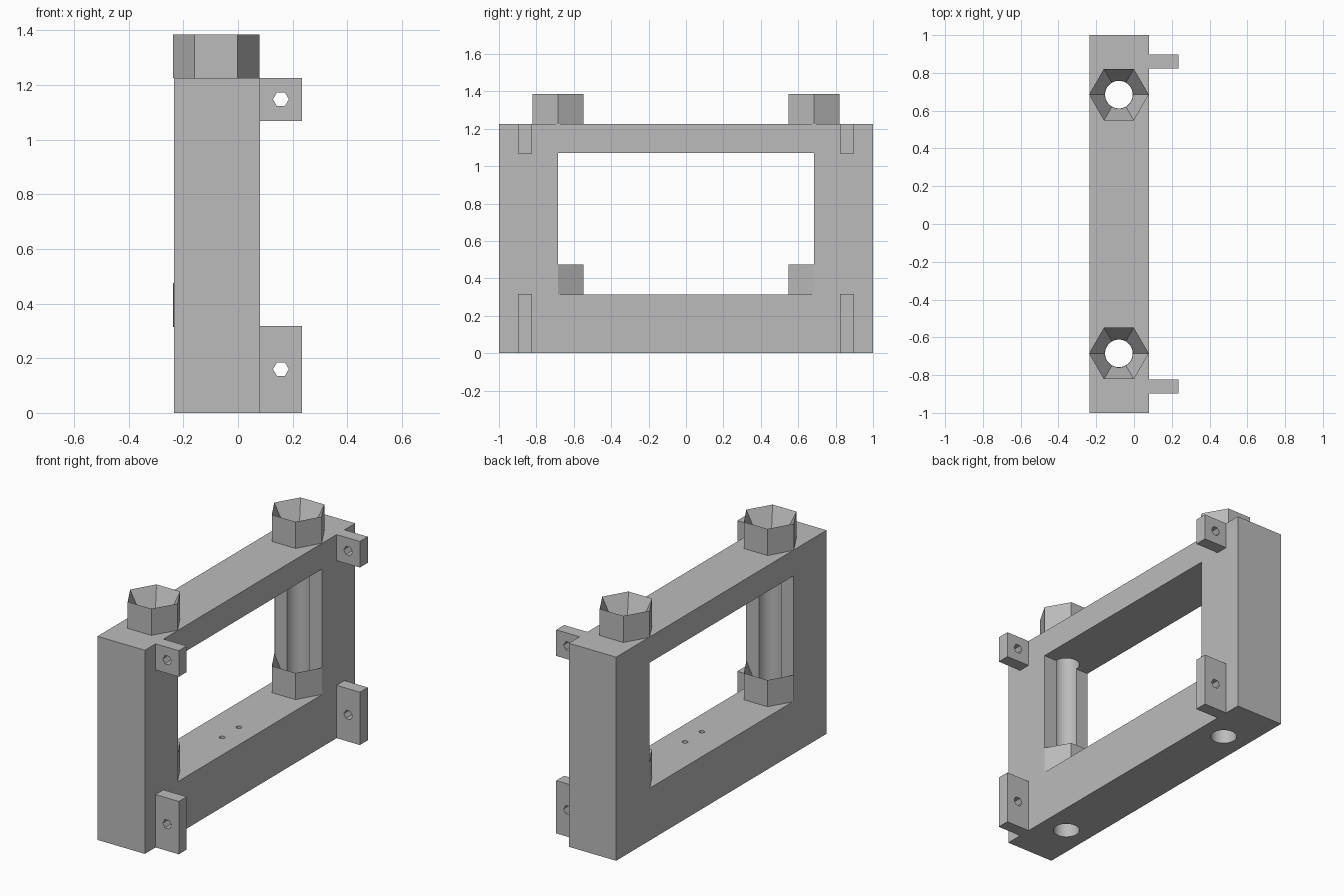
import bpy, bmesh
from math import pi
from mathutils import Matrix, Vector

if "Cube" in bpy.data.objects:
    bpy.data.objects.remove(bpy.data.objects["Cube"], do_unlink=True)

GREY = (0.5, 0.5, 0.5, 1)
grey = bpy.data.materials.new("plain grey")
grey.use_nodes = True
grey.diffuse_color = GREY
grey.node_tree.nodes["Principled BSDF"].inputs["Base Color"].default_value = GREY

BACK, FACE, TOP = -0.235, 0.08, 1.225     # frame depth limits and height
ROD_X, ROD_Y, ROD_R = -0.08, 0.685, 0.073  # vertical rod holes
SILL, LINTEL = 0.315, 1.07                # opening limits
NUT_R, NUT_H = 0.158, 0.16


def add_object(name, bm):
    bmesh.ops.recalc_face_normals(bm, faces=bm.faces)
    mesh = bpy.data.meshes.new(name)
    bm.to_mesh(mesh)
    bm.free()
    mesh.materials.append(grey)
    ob = bpy.data.objects.new(name, mesh)
    bpy.context.collection.objects.link(ob)
    return ob


def box(name, low, high):
    low, high = Vector(low), Vector(high)
    bm = bmesh.new()
    place = Matrix.Translation((low + high) / 2) @ Matrix.Diagonal((*(high - low), 1))
    bmesh.ops.create_cube(bm, size=1, matrix=place)
    return add_object(name, bm)


def rod(center, radius, length, sides, turn=Matrix()):
    bm = bmesh.new()
    bmesh.ops.create_cone(bm, cap_ends=True, segments=sides, radius1=radius,
                          radius2=radius, depth=length,
                          matrix=Matrix.Translation(center) @ turn)
    return add_object("cutter", bm)


def cut(ob, cutter):
    cutter.hide_render = True
    mod = ob.modifiers.new("cut", 'BOOLEAN')
    mod.operation, mod.solver, mod.object = 'DIFFERENCE', 'EXACT', cutter
    bpy.context.view_layer.objects.active = ob
    bpy.ops.object.modifier_apply(modifier=mod.name)
    bpy.data.objects.remove(cutter, do_unlink=True)


def smooth(ob):
    bpy.ops.object.select_all(action='DESELECT')
    ob.select_set(True)
    bpy.context.view_layer.objects.active = ob
    bpy.ops.object.shade_smooth_by_angle(angle=pi / 9)


def funnel_nut(name, y, z, half=False):
    """Hexagonal nut whose inside tapers from a knife-edge rim to the rod hole."""
    bm = bmesh.new()
    rings = []
    for radius, height in ((NUT_R, 0), (NUT_R, NUT_H), (ROD_R, 0)):
        place = Matrix.Translation((ROD_X, y, z + height)) @ Matrix.Rotation(pi / 6, 4, 'Z')
        rings.append(bmesh.ops.create_circle(bm, segments=6, radius=radius,
                                             matrix=place)["verts"])
    for a, b in zip(rings, rings[1:] + rings[:1]):
        for i in range(6):
            j = (i + 1) % 6
            bm.faces.new((a[i], a[j], b[j], b[i]))
    ob = add_object(name, bm)
    cut(ob, rod((ROD_X, y, z + NUT_H / 2), ROD_R + 0.001, 1, 64))
    if half:  # keep only the part standing out of the post
        bm = bmesh.new()
        bm.from_mesh(ob.data)
        bmesh.ops.bisect_plane(bm, geom=bm.verts[:] + bm.edges[:] + bm.faces[:],
                               plane_co=(0, y, 0), plane_no=(0, y, 0), clear_outer=True)
        bm.to_mesh(ob.data)
        bm.free()
    smooth(ob)


# Rectangular frame with rod holes and two small pilot holes in the sill
frame = box("frame", (BACK, -1, 0), (FACE, 1, TOP))
cut(frame, box("cutter", (-1, -ROD_Y, SILL), (1, ROD_Y, LINTEL)))
for side in (-1, 1):
    cut(frame, rod((ROD_X, side * ROD_Y, 0.6), ROD_R, 3, 64))
    cut(frame, rod((-0.05, side * 0.08, SILL), 0.016, 0.2, 16))
smooth(frame)

# Funnel nuts and drilled mounting tabs at both ends
for side, word in ((1, "back"), (-1, "front")):
    funnel_nut(f"{word}_top_nut", side * ROD_Y, TOP)
    funnel_nut(f"{word}_sill_nut", side * ROD_Y, SILL, half=True)
    y0, y1 = sorted((side * 0.823, side * 0.898))
    for level, low, high, hole in (("lower", 0, 0.318, 0.16), ("upper", 1.068, TOP, 1.147)):
        tab = box(f"{word}_{level}_tab", (FACE, y0, low), (0.235, y1, high))
        cut(tab, rod((0.157, side * 0.86, hole), 0.029, 0.3, 6,
                     Matrix.Rotation(pi / 2, 4, 'X') @ Matrix.Rotation(pi / 2, 4, 'Z')))
